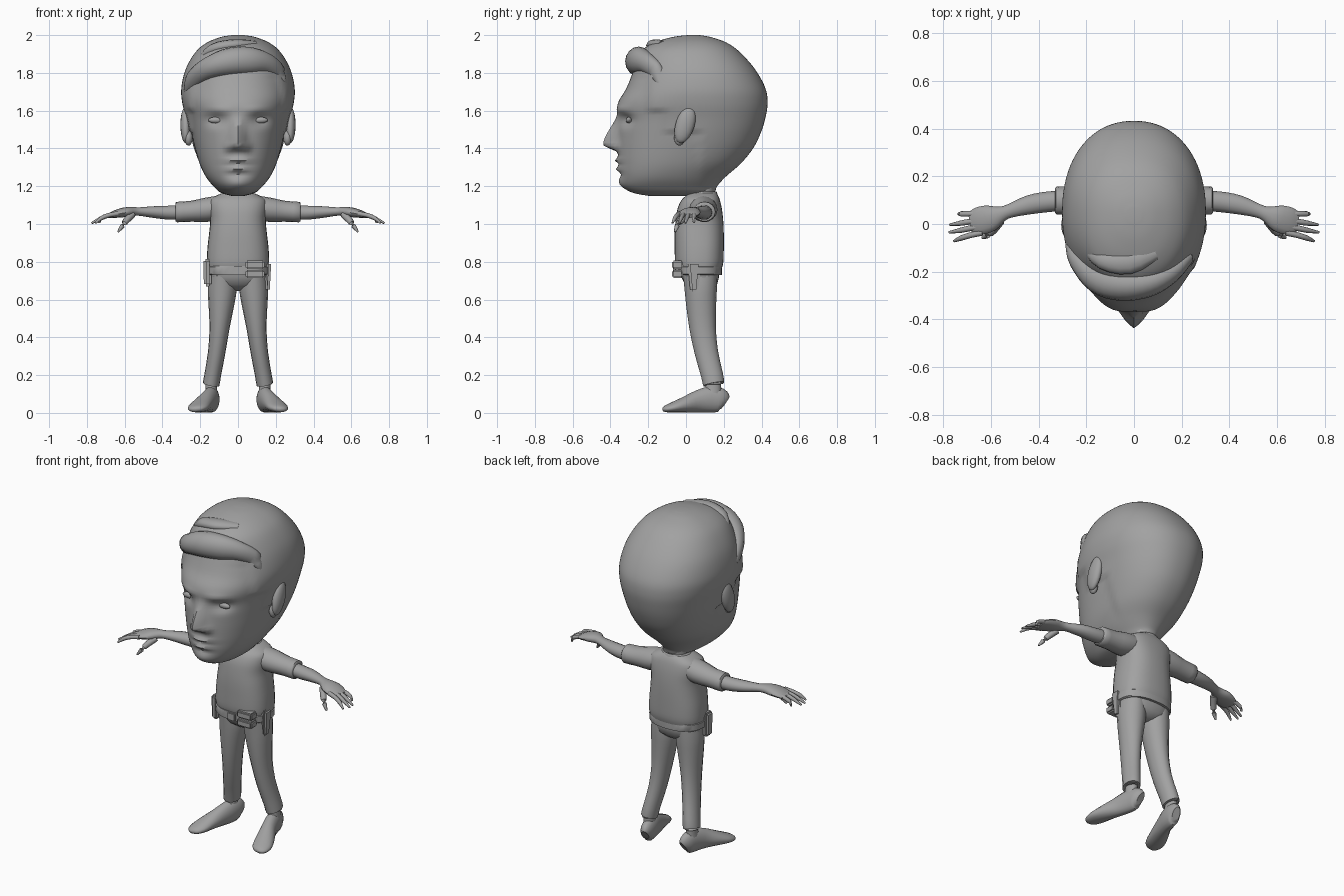
import bpy, bmesh, math
from mathutils import Vector

grey = bpy.data.materials.new("plain grey")
grey.diffuse_color = (0.36, 0.36, 0.36, 1)


def finish(name, bm, mirror=False, angle=50):
    bmesh.ops.recalc_face_normals(bm, faces=bm.faces)
    me = bpy.data.meshes.new(name)
    bm.to_mesh(me)
    bm.free()
    me.materials.append(grey)
    me.shade_smooth()
    me.set_sharp_from_angle(angle=math.radians(angle))
    ob = bpy.data.objects.new(name, me)
    bpy.context.collection.objects.link(ob)
    if mirror:
        ob.modifiers.new("mirror", 'MIRROR')
    return ob


def loft(name, rings, **kw):
    """Skin a list of point rings and cap both ends."""
    bm = bmesh.new()
    rows = [[bm.verts.new(p) for p in r] for r in rings]
    n = len(rows[0])
    for a, b in zip(rows, rows[1:]):
        for i in range(n):
            j = (i + 1) % n
            bm.faces.new((a[i], a[j], b[j], b[i]))
    bm.faces.new(rows[0])
    bm.faces.new(rows[-1])
    return finish(name, bm, **kw)


def smooth(rows, sub):
    """Catmull-Rom interpolation of a table of numbers."""
    out = []
    for i in range(len(rows) - 1):
        p0, p1, p2, p3 = (rows[max(0, min(len(rows) - 1, i + k))] for k in (-1, 0, 1, 2))
        for s in range(sub):
            t = s / sub
            out.append([0.5 * (2 * b + (c - a) * t + (2 * a - 5 * b + 4 * c - d) * t * t
                               + (3 * b - a - 3 * c + d) * t ** 3)
                        for a, b, c, d in zip(p0, p1, p2, p3)])
    return out + [list(rows[-1])]


def tube(name, path, n=12, sub=3, **kw):
    """Oval tube along points (x, y, z, sideways radius, other radius)."""
    pts = smooth(path, sub)
    rings = []
    for i, p in enumerate(pts):
        t = (Vector(pts[min(i + 1, len(pts) - 1)][:3]) - Vector(pts[max(i - 1, 0)][:3])).normalized()
        ref = Vector((0, 1, 0)) if abs(t.z) > 0.75 else Vector((0, 0, 1))
        u = ref.cross(t).normalized()
        v = t.cross(u)
        rings.append([Vector(p[:3]) + u * p[3] * math.cos(a) + v * p[4] * math.sin(a)
                      for a in (math.tau * k / n for k in range(n))])
    return loft(name, rings, **kw)


def section(z, w, yf, yb, ym, n, e=2.2):
    """Horizontal superellipse with its own front and back depth."""
    ring = []
    for k in range(n):
        a = math.tau * k / n
        c, s = math.cos(a), math.sin(a)
        x = w * math.copysign(abs(c) ** (2 / e), c)
        d = abs(s) ** (2 / e)
        ring.append(Vector((x, ym - (ym - yf) * d if s < 0 else ym + (yb - ym) * d, z)))
    return ring


def ball(name, loc, size, rot=0, mirror=False):
    bm = bmesh.new()
    bmesh.ops.create_uvsphere(bm, u_segments=16, v_segments=10, radius=1)
    for v in bm.verts:
        x, y, z = (v.co[i] * size[i] for i in range(3))
        v.co = Vector((x, y * math.cos(rot) - z * math.sin(rot),
                       y * math.sin(rot) + z * math.cos(rot))) + Vector(loc)
    return finish(name, bm, mirror)


def box(name, lo, hi, bevel=0.008, taper=1.0):
    bm = bmesh.new()
    bmesh.ops.create_cube(bm, size=1)
    for v in bm.verts:
        k = taper if v.co.z < 0 else 1
        f = (k, k, 1)
        v.co = [(lo[i] + hi[i]) / 2 + v.co[i] * f[i] * (hi[i] - lo[i]) for i in range(3)]
    bmesh.ops.bevel(bm, geom=bm.edges[:], offset=bevel, segments=2, affect='EDGES')
    return finish(name, bm)


def bump(x, z, cx, cz, sx, sz):
    return math.exp(-((x - cx) / sx) ** 2 - ((z - cz) / sz) ** 2)


def ramp(v, a, b):
    t = max(0, min(1, (v - a) / (b - a)))
    return t * t * (3 - 2 * t)


# Head: z, half width, front y, back y, y of widest point
head = [(1.148, .03, -.19, .06, -.08), (1.165, .09, -.28, .145, -.08), (1.20, .13, -.335, .165, -.09),
        (1.25, .172, -.35, .21, -.08), (1.32, .212, -.357, .29, -.04), (1.40, .238, -.36, .355, 0),
        (1.48, .258, -.36, .395, .03), (1.56, .275, -.362, .42, .05), (1.64, .295, -.36, .432, .05),
        (1.72, .30, -.315, .42, .05), (1.82, .277, -.275, .365, .05), (1.91, .225, -.24, .285, .04),
        (1.96, .165, -.17, .215, .04), (1.99, .09, -.07, .13, .04), (2.0, .03, .01, .07, .04)]
rings = []
for z, w, yf, yb, ym in smooth(head, 5):
    ring = section(z, w, yf, yb, ym, 88)
    hairline = -.2 if z > 1.6 else -.11 if z > 1.48 else .07
    for p in ring:
        # Face sits slightly inside the hair
        if z < 1.8:
            p.x *= 1 - .045 * (1 - ramp(p.y, hairline - .015, hairline + .015)) * ramp(z, 1.2, 1.35)
        if p.y < -.12:
            x = abs(p.x)
            nose = .078 * ramp(z, 1.60, 1.42) if z > 1.42 else .078 * ramp(z, 1.375, 1.42)
            width = .026 + .014 * ramp(z, 1.56, 1.42)
            d = -nose * math.exp(-(x / width) ** 2)
            d -= .022 * bump(x, z, .047, 1.405, .02, .022)   # nostrils
            d += .030 * bump(x, z, .115, 1.55, .05, .032)    # eye sockets
            d -= .012 * bump(x, z, .10, 1.605, .07, .02)     # brows
            d -= .020 * bump(x, z, 0, 1.335, .06, .014)      # upper lip
            d -= .018 * bump(x, z, 0, 1.292, .05, .014)      # lower lip
            d += .012 * bump(x, z, 0, 1.314, .08, .008)      # mouth line
            d += .010 * bump(x, z, 0, 1.262, .06, .014)      # fold above the chin
            d -= .010 * bump(x, z, 0, 1.215, .05, .03)       # chin
            p.y += d
    rings.append(ring)
loft("head", rings, angle=60)
ball("eye", (.115, -.302, 1.55), (.043, .016, .017), mirror=True)
ball("ear", (.277, -.005, 1.525), (.028, .05, .10), rot=-.3, mirror=True)
ball("ear_lobe", (.262, -.035, 1.455), (.022, .028, .04), mirror=True)

# Swept front hair
tube("quiff", [(-.268, -.08, 1.70, .02, .03), (-.235, -.15, 1.765, .04, .05), (-.15, -.225, 1.825, .065, .06),
               (-.05, -.252, 1.858, .07, .073), (.06, -.245, 1.865, .06, .072), (.15, -.205, 1.85, .045, .055),
               (.215, -.15, 1.80, .03, .045), (.25, -.12, 1.72, .015, .02)], n=16, sub=4)
tube("hair_lock", [(-.20, -.10, 1.86, .02, .02), (-.13, -.15, 1.925, .04, .03), (-.02, -.16, 1.95, .05, .028),
                   (.09, -.12, 1.95, .03, .02)])

# Neck and collar
loft("neck", [section(z, r, .095 - r, .095 + r * .8, .095, 20, 2)
              for z, r in ((1.10, .075), (1.16, .07), (1.24, .09))])
loft("collar", [section(z, w, f, b, .09, 24, 2) for z, w, f, b in
                ((1.135, .10, .0, .17), (1.165, .083, .01, .165), (1.172, .076, .02, .16), (1.15, .07, .03, .15))])

# Shirt
shirt = [(.765, .162, -.05, .19, .07), (.80, .165, -.058, .198, .07), (.87, .162, -.06, .20, .07),
         (.95, .153, -.06, .2, .07), (1.02, .147, -.055, .197, .08), (1.08, .155, -.045, .19, .09),
         (1.125, .15, -.025, .18, .09), (1.15, .115, 0, .17, .09), (1.165, .08, .015, .16, .09)]
loft("shirt", [section(*r, 32, 2.5) for r in smooth(shirt, 3)])
tube("sleeve", [(.10, .09, 1.085, .075, .065), (.17, .095, 1.075, .072, .064), (.25, .098, 1.067, .06, .055),
                (.325, .098, 1.063, .058, .054), (.328, .098, 1.063, .045, .042)], n=16, sub=2, mirror=True)

# Arms, hands and fingers
tube("arm", [(.28, .098, 1.064, .042, .04), (.36, .093, 1.06, .043, .038), (.44, .08, 1.063, .04, .032),
             (.52, .055, 1.066, .029, .023), (.555, .042, 1.066, .033, .024), (.60, .025, 1.062, .055, .026),
             (.65, .012, 1.052, .058, .02), (.685, .005, 1.042, .045, .012)], n=14, mirror=True)
for name, y0, x1, y1 in (("index_finger", -.036, .755, -.072), ("middle_finger", -.010, .775, -.035),
                         ("ring_finger", .016, .772, -.003), ("little_finger", .043, .735, .042)):
    tube(name, [(.635, y0, 1.055, .013, .013), (.685, y0 * .7 + y1 * .3, 1.046, .012, .012),
                (.725, y0 * .35 + y1 * .65, 1.03, .011, .011), (x1, y1, 1.005, .005, .005)],
         n=8, sub=2, mirror=True)
tube("thumb", [(.56, .015, 1.05, .02, .018), (.59, -.025, 1.02, .018, .018), (.612, -.047, .99, .013, .013),
               (.635, -.058, .958, .005, .006)], n=8, sub=2, mirror=True)

# Trousers
loft("trouser_seat", [section(*r, 28, 2.4) for r in
                      ((.78, .155, -.03, .175, .07), (.72, .157, -.025, .175, .07), (.68, .14, -.005, .165, .08),
                       (.655, .07, .03, .14, .08), (.645, .02, .06, .11, .08))])
tube("trouser_leg", [(.083, .075, .73, .072, .09), (.083, .078, .66, .077, .086), (.088, .08, .58, .069, .08),
                     (.098, .088, .45, .053, .07), (.113, .108, .32, .046, .062), (.134, .138, .20, .044, .058),
                     (.142, .147, .152, .044, .056), (.142, .147, .158, .032, .04)], n=16, sub=2, mirror=True)

# Shoes: heel to toe
tube("shoe", [(.128, .208, .055, .022, .040), (.133, .185, .067, .036, .062), (.142, .13, .071, .041, .069),
              (.162, .06, .060, .043, .058), (.19, -.01, .043, .052, .041), (.212, -.07, .029, .055, .027),
              (.228, -.108, .020, .038, .017), (.232, -.122, .015, .012, .008)], n=16, mirror=True)
tube("ankle", [(.142, .147, .18, .03, .038), (.142, .145, .13, .03, .042), (.142, .14, .09, .034, .05)], mirror=True)

# Belt with its buckle, pouches and holsters
loft("belt", [section(z, w, -.058, .19, .07, 32, 2.5) for z, w in
              ((.73, .158), (.735, .166), (.772, .168), (.777, .158))], angle=35)
box("buckle", (-.025, -.068, .73), (.025, -.05, .778), .005)
box("upper_pouch", (.04, -.074, .763), (.14, -.015, .806))
box("lower_pouch", (.04, -.074, .714), (.14, -.015, .756))
box("right_holster", (-.183, -.005, .67), (-.138, .06, .815), .012, .9)
box("left_holster", (.135, .008, .642), (.176, .08, .80), .012, .6)
